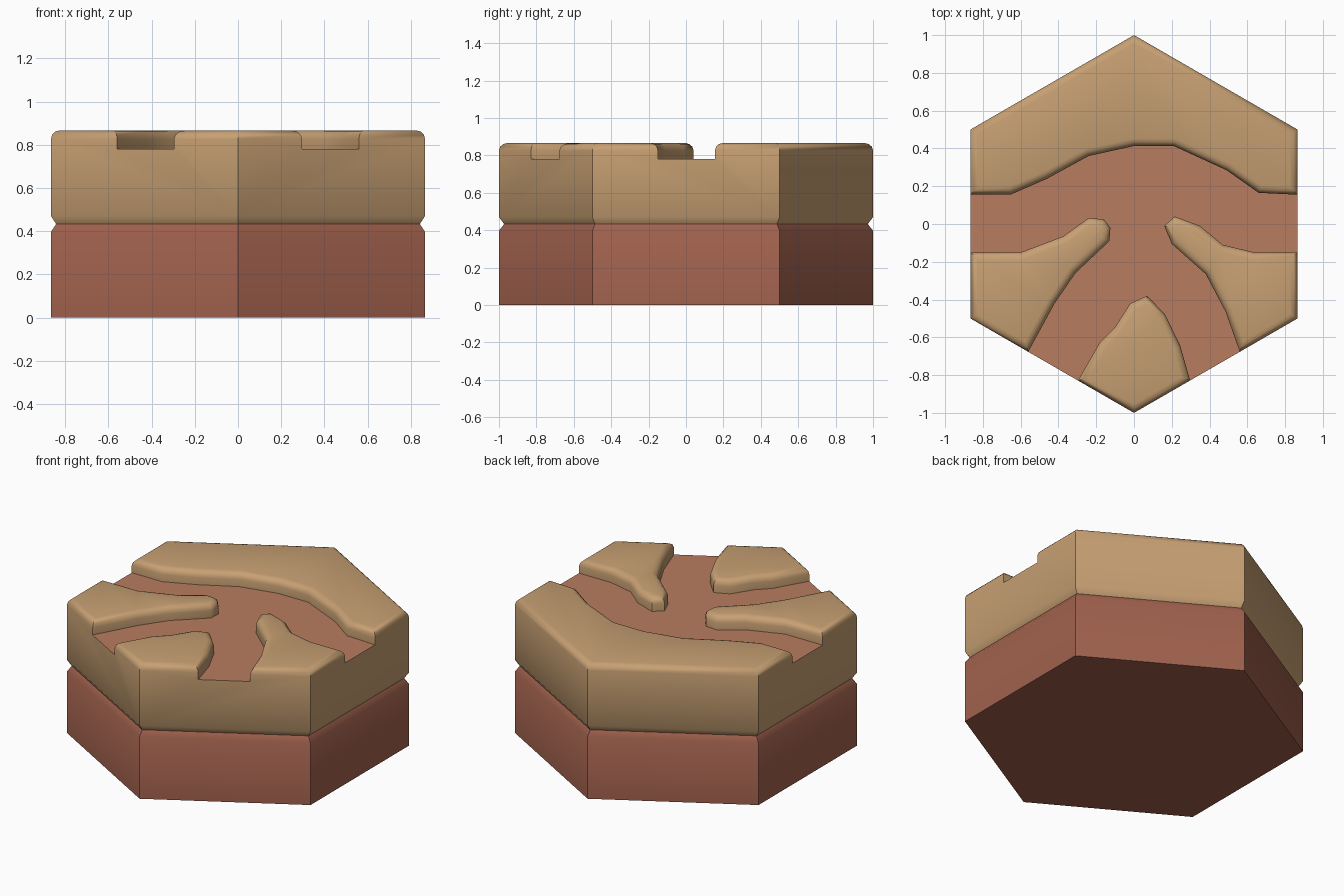
import bpy, bmesh, math
from mathutils import Vector

if "Cube" in bpy.data.objects:
    bpy.data.objects.remove(bpy.data.objects["Cube"])

S = math.sqrt(3) / 2
HEX = [(S, .5), (0, 1), (-S, .5), (-S, -.5), (0, -1), (S, -.5)]
SEAM, TOP, FLOOR = .433, .866, .78
GROOVE = 1 - .024 / S      # hexagon scale at the seam groove


def front(x):
    """Point on one of the two front hexagon edges."""
    return (x, -1 + abs(x) / math.sqrt(3))


# Channel-side outline and hexagon corners of each raised bank (clockwise)
BANKS = [
    ([(S, .155), (.66, .165), (.49, .285), (.21, .413), (0, .413), (-.24, .36),
      (-.46, .24), (-.65, .157), (-S, .157)], [HEX[2], HEX[1], HEX[0]]),
    ([(-S, -.15), (-.6, -.15), (-.375, -.065), (-.24, .032), (-.16, .025),
      (-.125, -.02), (-.13, -.09), (-.31, -.26), (-.42, -.42), front(-.56)], [HEX[3]]),
    ([front(-.297), (-.18, -.625), (-.1, -.545), (-.02, -.42), (.07, -.38),
      (.165, -.48), (.245, -.645), front(.297)], [HEX[4]]),
    ([front(.56), (.485, -.465), (.38, -.265), (.2, -.105), (.16, -.01), (.215, .04),
      (.35, -.01), (.47, -.11), (.635, -.15), (S, -.15)], [HEX[5]]),
]


def material(name, rgb):
    m = bpy.data.materials.new(name)
    m.diffuse_color = (*rgb, 1)
    m.use_nodes = True
    m.node_tree.nodes["Principled BSDF"].inputs["Base Color"].default_value = m.diffuse_color
    return m


def inset(pts, d):
    """Mitred inward offset of a counter-clockwise outline."""
    out = []
    for i, p in enumerate(pts):
        a, b, c = Vector(pts[i - 1]), Vector(p), Vector(pts[(i + 1) % len(pts)])
        e, f = (b - a).normalized(), (c - b).normalized()
        n, m = Vector((-e.y, e.x)), Vector((-f.y, f.x))
        out.append(b + (n + m) * d / (1 + n.dot(m)))
    return out


def loft(bm, rings):
    """Join (outline, z) rings with quads and return the vertex rings."""
    vr = [[bm.verts.new((x, y, z)) for x, y in pts] for pts, z in rings]
    for lo, hi in zip(vr, vr[1:]):
        for i in range(len(lo)):
            j = (i + 1) % len(lo)
            bm.faces.new((lo[i], lo[j], hi[j], hi[i]))
    return vr


def scaled(pts, k):
    return [(x * k, y * k) for x, y in pts]


def finish(bm, name, mats):
    bm.normal_update()
    me = bpy.data.meshes.new(name)
    bm.to_mesh(me)
    bm.free()
    for m in mats:
        me.materials.append(m)
    ob = bpy.data.objects.new(name, me)
    bpy.context.collection.objects.link(ob)
    bpy.ops.object.select_all(action='DESELECT')
    ob.select_set(True)
    bpy.context.view_layer.objects.active = ob
    bpy.ops.object.shade_smooth_by_angle(angle=math.radians(45))


sand = material("sand", (.57, .35, .17))
earth = material("earth", (.355, .12, .075))
bed = material("river_bed", (.48, .2, .113))

# Lower earth block with chamfered top rim
bm = bmesh.new()
rings = loft(bm, [(HEX, 0), (HEX, .397), (scaled(HEX, GROOVE), SEAM)])
bm.faces.new(rings[0][::-1])
bm.faces.new(rings[-1])
finish(bm, "earth_base", [earth])

# Upper sand block: side walls up to the channel floor
bm = bmesh.new()
rim = HEX + [p for path, _ in BANKS for p in (path[0], path[-1])]
rim.sort(key=lambda p: math.atan2(p[1], p[0]))
rings = loft(bm, [(scaled(rim, GROOVE), SEAM), (rim, .47), (rim, FLOOR)])
bm.faces.new(rings[0][::-1])

# Channel floor
channel = [p for path, _ in BANKS for p in path]
bm.faces.new([bm.verts.new((x, y, FLOOR)) for x, y in channel]).material_index = 1

# Raised banks with rounded top edges
R = .04
for path, corners in BANKS:
    outline = (path + corners)[::-1]
    steps = [(outline, FLOOR)]
    for k in range(4):
        a = math.radians(30 * k)
        steps.append((inset(outline, R * (1 - math.cos(a))), TOP - R + R * math.sin(a)))
    bm.faces.new(loft(bm, steps)[-1])

# Weld everything and merge coplanar wall pieces
bmesh.ops.remove_doubles(bm, verts=bm.verts, dist=.0005)
bmesh.ops.dissolve_limit(bm, angle_limit=.005, verts=bm.verts, edges=bm.edges,
                         delimit={'MATERIAL'})
finish(bm, "sand_top_with_river", [sand, bed])
